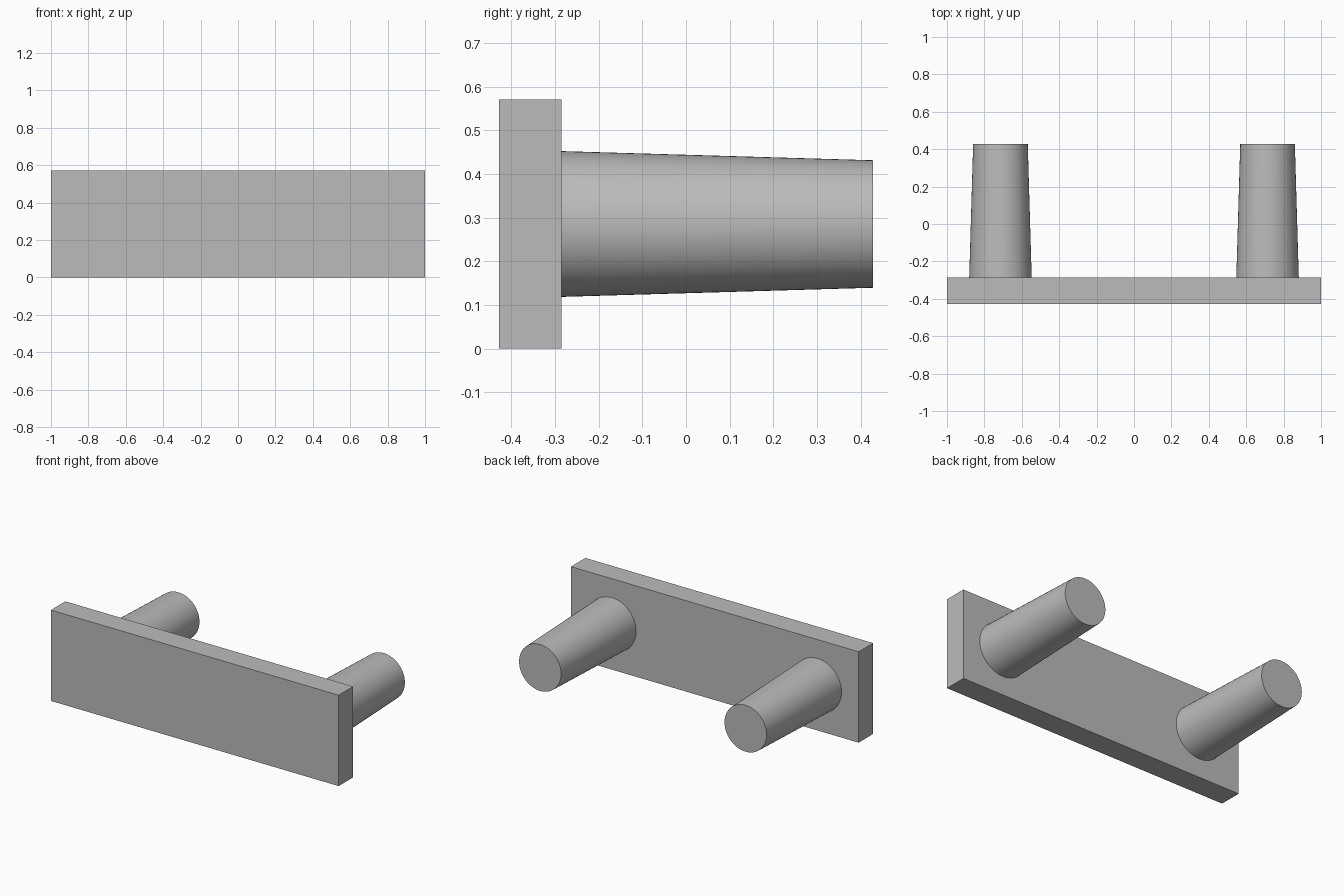
import bpy
import math

cube = bpy.data.objects.get("Cube")
if cube:
    bpy.data.objects.remove(cube, do_unlink=True)

# One plain grey for every part
grey = bpy.data.materials.new("plain_grey")
grey.use_nodes = True
colour = (0.5, 0.5, 0.5, 1)
grey.diffuse_color = colour
grey.node_tree.nodes["Principled BSDF"].inputs["Base Color"].default_value = colour

HEIGHT = 0.571
FRONT, PLATE_BACK, PEG_END = -0.4286, -0.2857, 0.4286

# Flat rectangular plate
bpy.ops.mesh.primitive_cube_add(size=1, location=(0, (FRONT + PLATE_BACK) / 2, HEIGHT / 2))
plate = bpy.context.object
plate.name = "plate"
plate.scale = (2, PLATE_BACK - FRONT, HEIGHT)
bpy.ops.object.transform_apply(location=False, rotation=False, scale=True)
plate.data.materials.append(grey)

# Tapered round pegs standing out from the back of the plate
for name, side in (("left_peg", 1), ("right_peg", -1)):
    bpy.ops.mesh.primitive_cone_add(
        vertices=64, radius1=0.167, radius2=0.146, depth=PEG_END - PLATE_BACK,
        location=(side * 0.714, (PLATE_BACK + PEG_END) / 2, HEIGHT / 2),
        rotation=(-math.pi / 2, 0, 0))
    peg = bpy.context.object
    peg.name = name
    peg.data.materials.append(grey)
    bpy.ops.object.shade_smooth_by_angle(angle=math.radians(30))
